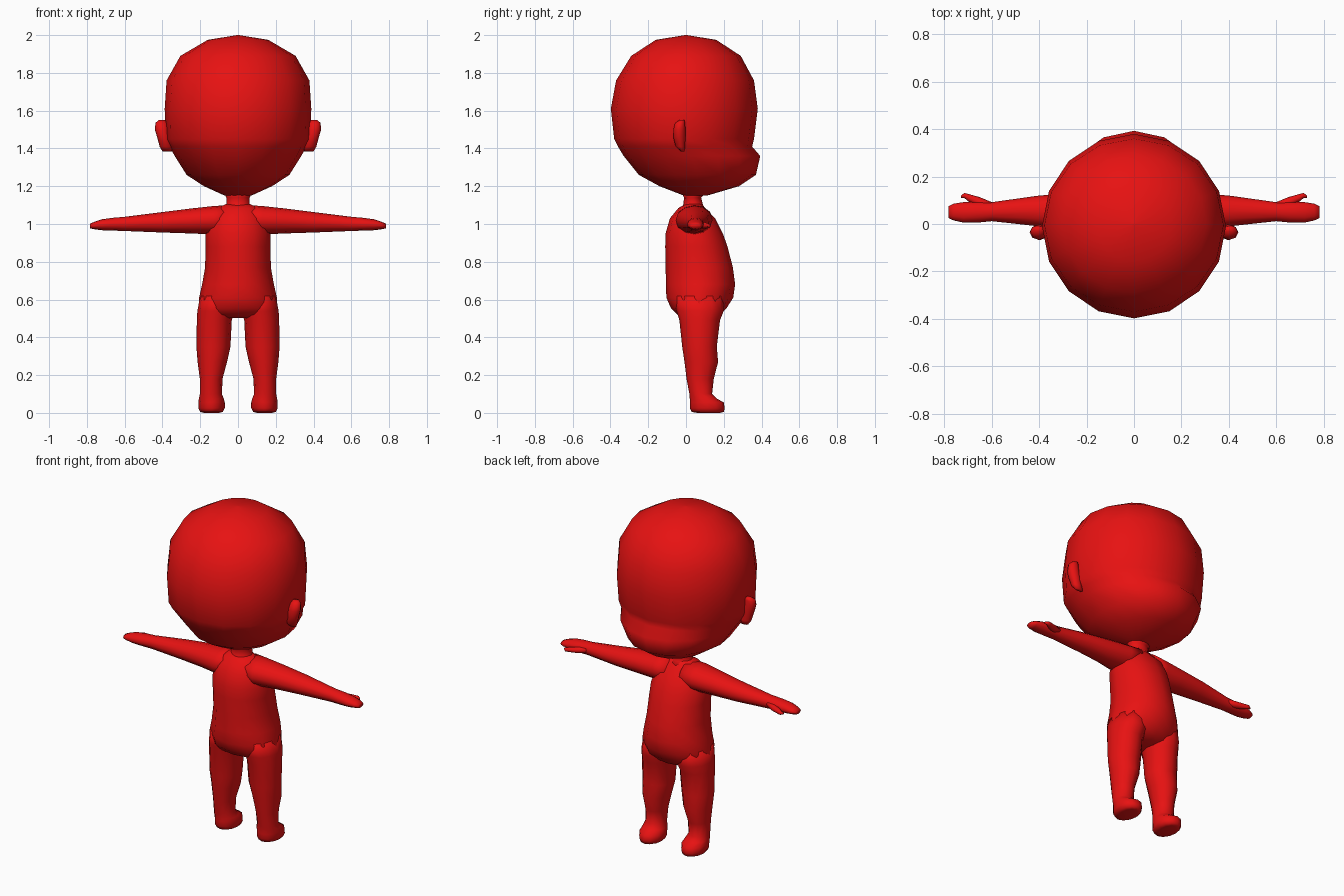
import bpy, bmesh, math

red = bpy.data.materials.new("red skin")
red.diffuse_color = (0.8, 0.006, 0.006, 1)


def loft(name, rings, axis="z", sides=12, mirror=False):
    """Skin rings given as (position, u_min, u_max, v_min, v_max)."""
    bm = bmesh.new()
    loops = []
    for p, u0, u1, v0, v1 in rings:
        loop = []
        for i in range(sides):
            a = 2 * math.pi * i / sides
            u = (u0 + u1) / 2 + (u1 - u0) / 2 * math.cos(a)
            v = (v0 + v1) / 2 + (v1 - v0) / 2 * math.sin(a)
            loop.append(bm.verts.new((u, v, p) if axis == "z" else (p, u, v)))
        loops.append(loop)
    for a, b in zip(loops, loops[1:]):
        for i in range(sides):
            j = (i + 1) % sides
            bm.faces.new((a[i], a[j], b[j], b[i]))
    for end in (loops[0], loops[-1]):
        bm.faces.new(end)
    bmesh.ops.recalc_face_normals(bm, faces=bm.faces)
    for f in bm.faces:
        f.smooth = True
    mesh = bpy.data.meshes.new(name)
    bm.to_mesh(mesh)
    bm.free()
    mesh.materials.append(red)
    ob = bpy.data.objects.new(name, mesh)
    bpy.context.collection.objects.link(ob)
    if mirror:
        ob.modifiers.new("mirror", "MIRROR")
    return ob


def sym(rows):
    """Rings centred on x = 0 from (z, half width, y_min, y_max)."""
    return [(z, -w, w, a, b) for z, w, a, b in rows]


# Head with the bulging lower face, towards +y
loft("head", sym([
    (2.0, 0.005, -0.005, 0.005), (1.975, 0.16, -0.16, 0.16),
    (1.89, 0.305, -0.29, 0.29), (1.76, 0.378, -0.37, 0.36),
    (1.61, 0.388, -0.398, 0.38), (1.45, 0.384, -0.38, 0.36),
    (1.41, 0.362, -0.36, 0.35), (1.36, 0.335, -0.33, 0.393),
    (1.26, 0.272, -0.25, 0.37), (1.2, 0.18, -0.14, 0.28),
    (1.15, 0.07, -0.01, 0.11)]), sides=16)

# Neck
loft("neck", sym([(1.18, 0.08, -0.03, 0.12), (1.14, 0.062, -0.01, 0.08),
                  (1.1, 0.062, -0.015, 0.09), (1.06, 0.09, -0.05, 0.12)]))

# Torso with a round belly
loft("torso", sym([
    (1.105, 0.065, -0.005, 0.085), (1.085, 0.11, -0.04, 0.1),
    (1.03, 0.15, -0.085, 0.155), (0.95, 0.172, -0.108, 0.195),
    (0.88, 0.172, -0.11, 0.22), (0.77, 0.174, -0.108, 0.248),
    (0.68, 0.19, -0.106, 0.26), (0.61, 0.206, -0.104, 0.25),
    (0.555, 0.208, -0.08, 0.215), (0.52, 0.19, -0.045, 0.18),
    (0.503, 0.11, 0.0, 0.13)]))

# Leg and foot
loft("leg", [
    (0.62, 0.02, 0.2, -0.06, 0.2), (0.54, 0.02, 0.215, -0.05, 0.2),
    (0.49, 0.033, 0.218, -0.035, 0.18), (0.35, 0.04, 0.22, -0.02, 0.163),
    (0.27, 0.058, 0.214, -0.008, 0.17), (0.18, 0.082, 0.202, 0.003, 0.147),
    (0.1, 0.085, 0.202, 0.018, 0.138), (0.075, 0.075, 0.207, 0.02, 0.165),
    (0.055, 0.07, 0.21, 0.02, 0.2), (0.025, 0.07, 0.21, 0.02, 0.205),
    (0.005, 0.08, 0.2, 0.03, 0.2), (0.0, 0.1, 0.18, 0.06, 0.18)], mirror=True)

# Arm and hand
loft("arm", [
    (0.05, -0.05, 0.14, 0.96, 1.1), (0.13, -0.055, 0.14, 0.945, 1.095),
    (0.25, -0.03, 0.13, 0.95, 1.082), (0.4, -0.01, 0.12, 0.955, 1.063),
    (0.6, 0.012, 0.092, 0.963, 1.038), (0.66, 0.006, 0.095, 0.965, 1.033),
    (0.72, 0.006, 0.092, 0.967, 1.025), (0.76, 0.015, 0.086, 0.972, 1.012),
    (0.783, 0.025, 0.075, 0.977, 1.002)], axis="x", mirror=True)

# Thumb
loft("thumb", [
    (0.59, 0.05, 0.088, 0.985, 1.02), (0.65, 0.065, 0.113, 0.975, 1.012),
    (0.70, 0.096, 0.127, 0.977, 1.005), (0.715, 0.109, 0.131, 0.979, 1.001),
    (0.73, 0.11, 0.12, 0.985, 0.995)], axis="x", sides=8, mirror=True)

# Ear, leaning outwards towards the top
loft("ear", [
    (1.385, 0.35, 0.4, -0.03, -0.008), (1.41, 0.35, 0.415, -0.055, -0.005),
    (1.46, 0.36, 0.428, -0.067, -0.003), (1.5, 0.365, 0.44, -0.067, -0.003),
    (1.535, 0.375, 0.437, -0.058, -0.005), (1.55, 0.385, 0.42, -0.035, -0.008)],
    sides=8, mirror=True)
